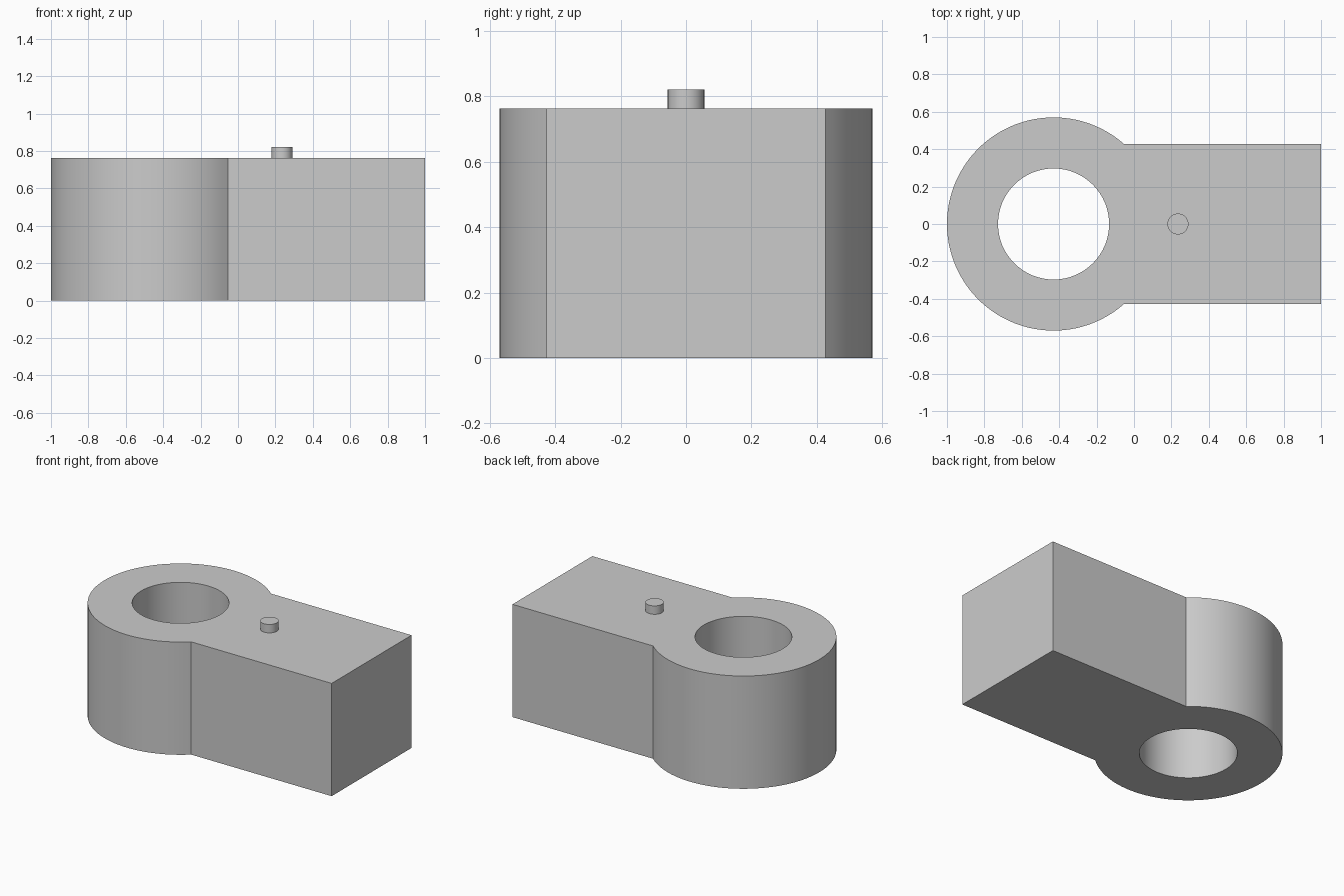
import bpy
import bmesh
from math import asin, cos, sin, pi

cube = bpy.data.objects.get("Cube")
if cube:
    bpy.data.objects.remove(cube, do_unlink=True)

HEIGHT = 0.763
EYE_X, EYE_R, HOLE_R = -0.43, 0.57, 0.297
HALF_WIDTH = 0.427
PIN_X, PIN_R, PIN_TOP = 0.235, 0.056, 0.82

grey = bpy.data.materials.new("plain grey")
grey.use_nodes = True
grey.diffuse_color = (0.6, 0.6, 0.6, 1)
grey.node_tree.nodes["Principled BSDF"].inputs["Base Color"].default_value = (0.6, 0.6, 0.6, 1)


def arc(cx, r, start, end, steps):
    """Points along an arc centred on (cx, 0)."""
    angles = [start + (end - start) * i / steps for i in range(steps + 1)]
    return [(cx + r * cos(a), r * sin(a)) for a in angles]


def circle(cx, r, steps):
    return arc(cx, r, 0, 2 * pi, steps)[:-1]


def extruded(name, outlines, z0, z1):
    """Solid from closed outlines; inner outlines become holes."""
    bm = bmesh.new()
    edges = []
    for outline in outlines:
        ring = [bm.verts.new((x, y, z0)) for x, y in outline]
        edges += [bm.edges.new((a, b)) for a, b in zip(ring, ring[1:] + ring[:1])]
    if len(outlines) == 1:
        bm.faces.new(ring)
    else:
        bmesh.ops.triangle_fill(bm, edges=edges, use_beauty=True)
    base = bm.faces[:]
    result = bmesh.ops.extrude_face_region(bm, geom=base, use_keep_orig=True)
    top = [g for g in result["geom"] if isinstance(g, bmesh.types.BMVert)]
    bmesh.ops.translate(bm, verts=top, vec=(0, 0, z1 - z0))
    bmesh.ops.recalc_face_normals(bm, faces=bm.faces[:])
    mesh = bpy.data.meshes.new(name)
    bm.to_mesh(mesh)
    bm.free()
    mesh.materials.append(grey)
    obj = bpy.data.objects.new(name, mesh)
    bpy.context.collection.objects.link(obj)
    bpy.ops.object.select_all(action='DESELECT')
    obj.select_set(True)
    bpy.context.view_layer.objects.active = obj
    bpy.ops.object.shade_smooth_by_angle(angle=pi / 6)
    return obj


# Round eye running into a straight shank, with a through bore
join = asin(HALF_WIDTH / EYE_R)
body = arc(EYE_X, EYE_R, join, 2 * pi - join, 72)
body += [(1, -HALF_WIDTH), (1, HALF_WIDTH)]
extruded("eye_block", [body, circle(EYE_X, HOLE_R, 64)], 0, HEIGHT)

# Small locating pin standing on the shank
extruded("locating_pin", [circle(PIN_X, PIN_R, 32)], HEIGHT, PIN_TOP)
